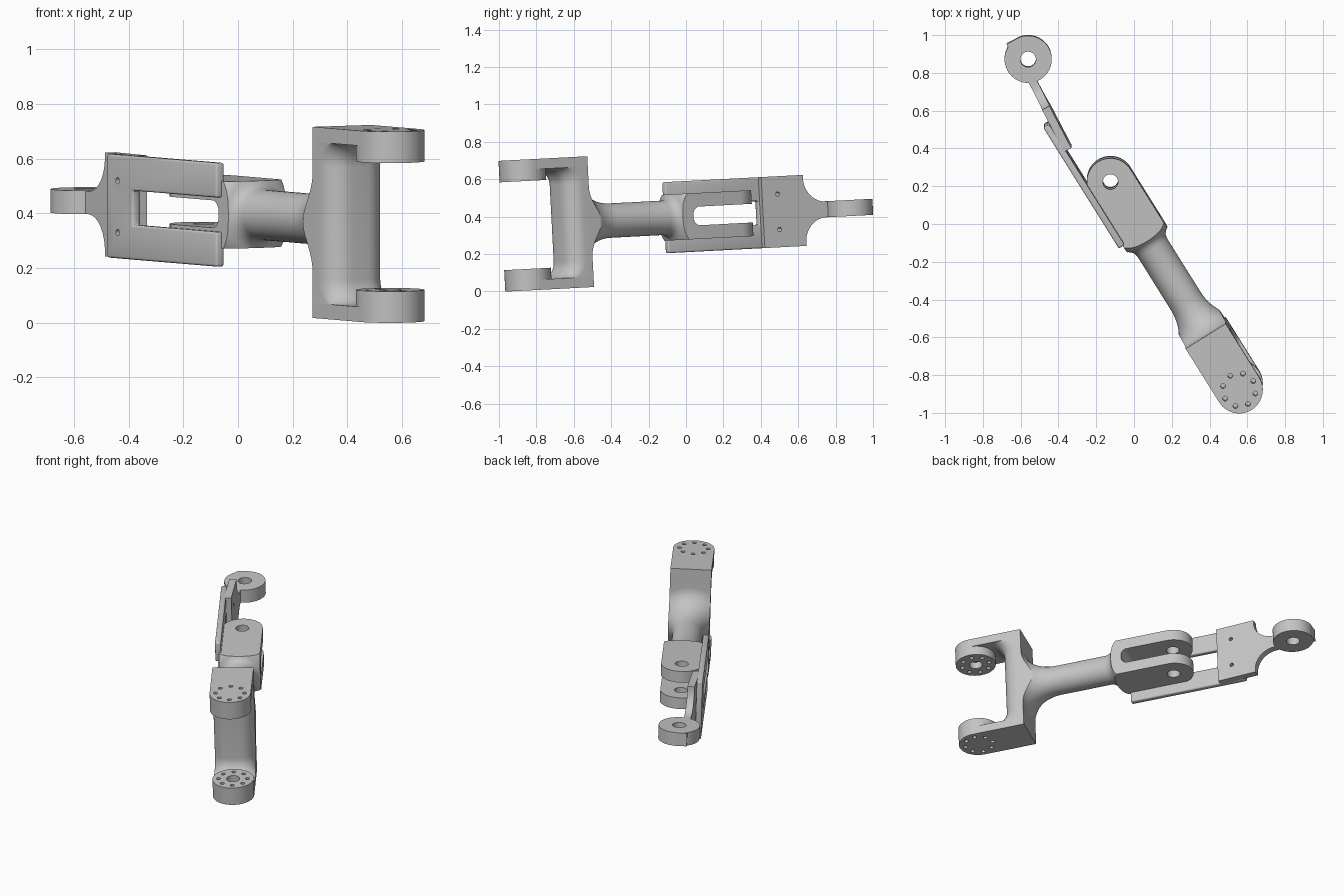
import bpy, bmesh, math
from mathutils import Matrix, Vector

cube = bpy.data.objects.get("Cube")
if cube:
    bpy.data.objects.remove(cube, do_unlink=True)

metal = bpy.data.materials.new("plain grey metal")
metal.use_nodes = True
GREY = (0.55, 0.55, 0.55, 1)
metal.diffuse_color = GREY
metal.node_tree.nodes["Principled BSDF"].inputs["Base Color"].default_value = GREY

# Local frame: x along the arm, y across it, z up; placed in the world by FRAME
FRAME = (Matrix.Translation((0, 0, 0.40)) @ Matrix.Rotation(math.radians(3), 4, 'X')
         @ Matrix.Rotation(math.radians(122), 4, 'Z'))
HEAD_FRAME = FRAME @ Matrix.Rotation(math.radians(-4.5), 4, 'Z')
AXIS = -0.016      # sideways position of the arm's centre line
HALF = 0.125       # half width of the arm
PIVOT = -1.025     # yoke pivot position
PIN = 0.261        # clevis pin position


def arc(cx, cy, rx, ry, start, end, n=16):
    """Points on an elliptical arc, angles in degrees."""
    angles = [math.radians(start + (end - start) * i / n) for i in range(n + 1)]
    return [(cx + rx * math.cos(a), cy + ry * math.sin(a)) for a in angles]


def skin(name, rings):
    """Closed solid through equal-sized rings of points."""
    bm = bmesh.new()
    loops = [[bm.verts.new(p) for p in ring] for ring in rings]
    n = len(loops[0])
    for a, b in zip(loops, loops[1:]):
        for i in range(n):
            j = (i + 1) % n
            bm.faces.new((a[i], a[j], b[j], b[i]))
    bm.faces.new(loops[0][::-1])
    bm.faces.new(loops[-1])
    bmesh.ops.recalc_face_normals(bm, faces=bm.faces)
    mesh = bpy.data.meshes.new(name)
    bm.to_mesh(mesh)
    bm.free()
    mesh.materials.append(metal)
    obj = bpy.data.objects.new(name, mesh)
    bpy.context.collection.objects.link(obj)
    return obj


def flat(name, outline, low, high):
    """Plan outline raised between two heights."""
    return skin(name, [[(x, y, z) for x, y in outline] for z in (low, high)])


def side(name, outline, near, far):
    """Side outline extruded across the arm."""
    return skin(name, [[(x, y, z) for x, z in outline] for y in (near, far)])


def disc(name, x, y, r, low, high, n=48):
    return flat(name, arc(x, y, r, r, 0, 360 - 360 / n, n - 1), low, high)


def lathe(name, profile, n=48):
    """Solid of revolution round the arm's centre line."""
    turns = [2 * math.pi * i / n for i in range(n)]
    return skin(name, [[(x, AXIS + r * math.cos(t), r * math.sin(t)) for t in turns]
                       for x, r in profile])


def bake(obj):
    graph = bpy.context.evaluated_depsgraph_get()
    mesh = bpy.data.meshes.new_from_object(obj.evaluated_get(graph))
    obj.modifiers.clear()
    obj.data = mesh


def combine(obj, tools, operation='DIFFERENCE'):
    for tool in tools:
        mod = obj.modifiers.new("cut", 'BOOLEAN')
        mod.operation, mod.solver, mod.object = operation, 'EXACT', tool
        bake(obj)
        bpy.data.objects.remove(tool, do_unlink=True)


def finish(obj, frame=FRAME):
    obj.data.transform(frame)
    bpy.ops.object.select_all(action='DESELECT')
    obj.select_set(True)
    bpy.context.view_layer.objects.active = obj
    bpy.ops.object.shade_smooth_by_angle(angle=math.radians(32))


def bolt_holes(low, high):
    spots = arc(PIVOT, AXIS, 0.088, 0.088, 0, 315, 7)
    return [disc("bolt_cutter", x, y, 0.013, low, high, 12) for x, y in spots]


# Yoke: upper and lower cheeks, each with a drilled boss on the inner side
for label, s in (("upper", 1), ("lower", -1)):
    cheek_plan = [(-0.69, AXIS + HALF)] + arc(PIVOT, AXIS, HALF, HALF, 90, 270, 28) + [(-0.69, AXIS - HALF)]
    cheek = flat(label + "_yoke_cheek", cheek_plan, s * 0.295, s * 0.35)
    combine(cheek, bolt_holes(s * 0.2, s * 0.4))
    finish(cheek)
    boss = disc(label + "_yoke_boss", PIVOT, AXIS, HALF, s * 0.235, s * 0.295, 56)
    combine(boss, bolt_holes(s * 0.2, s * 0.4)
            + [disc("recess_cutter", PIVOT, AXIS, 0.04, s * 0.2, s * 0.28)])
    finish(boss)

# Yoke bar: rounded front, flaring into both cheeks
R = 0.09
flare = [(-0.82 - x, z) for x, z in arc(R, 0.205, R, R, 180, 90, 10)]
levels = [(x, -z) for x, z in flare[::-1]] + flare
rings = []
for front, z in levels:
    plan = ([(-0.69, AXIS + HALF)] + arc(front + R, AXIS + HALF - R, R, R, 90, 180, 10)
            + arc(front + R, AXIS - HALF + R, R, R, 180, 270, 10) + [(-0.69, AXIS - HALF)])
    rings.append([(x, y, z) for x, y in plan])
finish(skin("yoke_bar", rings))

# Lower stem: round shaft flaring out to the yoke, trimmed to the yoke width
fillet = arc(-0.49, 0.225, 0.2, 0.133, 180, 270, 14)
lower = lathe("lower_stem", [(-0.70, 0.225)] + fillet + [(-0.33, 0.092)])
trim = [(-0.8, AXIS - HALF), (-0.2, AXIS - HALF), (-0.2, AXIS + HALF), (-0.8, AXIS + HALF)]
combine(lower, [flat("stem_trim", trim, -0.3, 0.3)], 'INTERSECT')
finish(lower)

# Clevis: shaft swelling to a flat-sided fork with a round end
clevis_plan = [(-0.6, AXIS - HALF)] + arc(PIN, AXIS, HALF, HALF, -90, 90, 28) + [(-0.6, AXIS + HALF)]
clevis = lathe("clevis", [(-0.33, 0.092), (-0.16, 0.092), (-0.135, 0.097), (-0.12, 0.108)]
               + arc(0.0, 0.108, 0.11, 0.09, 170, 90, 10) + [(0.5, 0.2)])
combine(clevis, [flat("clevis_trim", clevis_plan, -0.123, 0.123)], 'INTERSECT')
slot = (arc(0, 0.01, 0.04, 0.04, 180, 90, 8) + [(0.6, 0.05), (0.6, -0.05)]
        + arc(0, -0.01, 0.04, 0.04, 270, 180, 8))
combine(clevis, [side("slot_cutter", slot, -0.4, 0.4),
                 disc("pin_cutter", PIN, AXIS, 0.04, -0.3, 0.3)])
finish(clevis)


def rivet_holes():
    spots = [arc(0.62, s * 0.095, 0.012, 0.012, 0, 345, 15) for s in (1, -1)]
    return [side("rivet_cutter", spot, 0.0, 0.3) for spot in spots]


# Forked side plate with soft edges
fork = [(-0.06, 0.063), (-0.06, 0.19), (0.695, 0.19), (0.695, -0.19),
        (-0.06, -0.19), (-0.06, -0.063), (0.52, -0.063), (0.52, 0.063)]
plate = side("forked_plate", fork, 0.096, 0.132)
soft = plate.modifiers.new("soft", 'BEVEL')
soft.width, soft.segments = 0.009, 3
bake(plate)
combine(plate, rivet_holes())
finish(plate)

# Head plate: wide base narrowing in two hollow curves to the eye
curve = arc(0.90, 0.172, 0.13, 0.13, 180, 270, 12)
upper_edge = [(0.519, 0.19), (0.77, 0.19)] + curve + [(0.985, 0.042)]
outline = upper_edge + [(x, -z) for x, z in upper_edge[::-1]]
head = side("head_plate", outline, 0.104, 0.148)
holes = rivet_holes()
for hole in holes:
    hole.data.transform(Matrix.Rotation(math.radians(4.5), 4, 'Z'))
combine(head, holes)
finish(head, HEAD_FRAME)

# Eye ring and its small corner tab
eye = disc("eye_ring", 1.035, 0.093, HALF, -0.043, 0.043, 56)
combine(eye, [disc("eye_cutter", 1.035, 0.093, 0.041, -0.2, 0.2)])
finish(eye, HEAD_FRAME)
tab = [(1.09, 0.093), (1.159, 0.093), (1.159, 0.157), (1.09, 0.157)]
finish(flat("eye_tab", tab, -0.042, 0.042), HEAD_FRAME)
